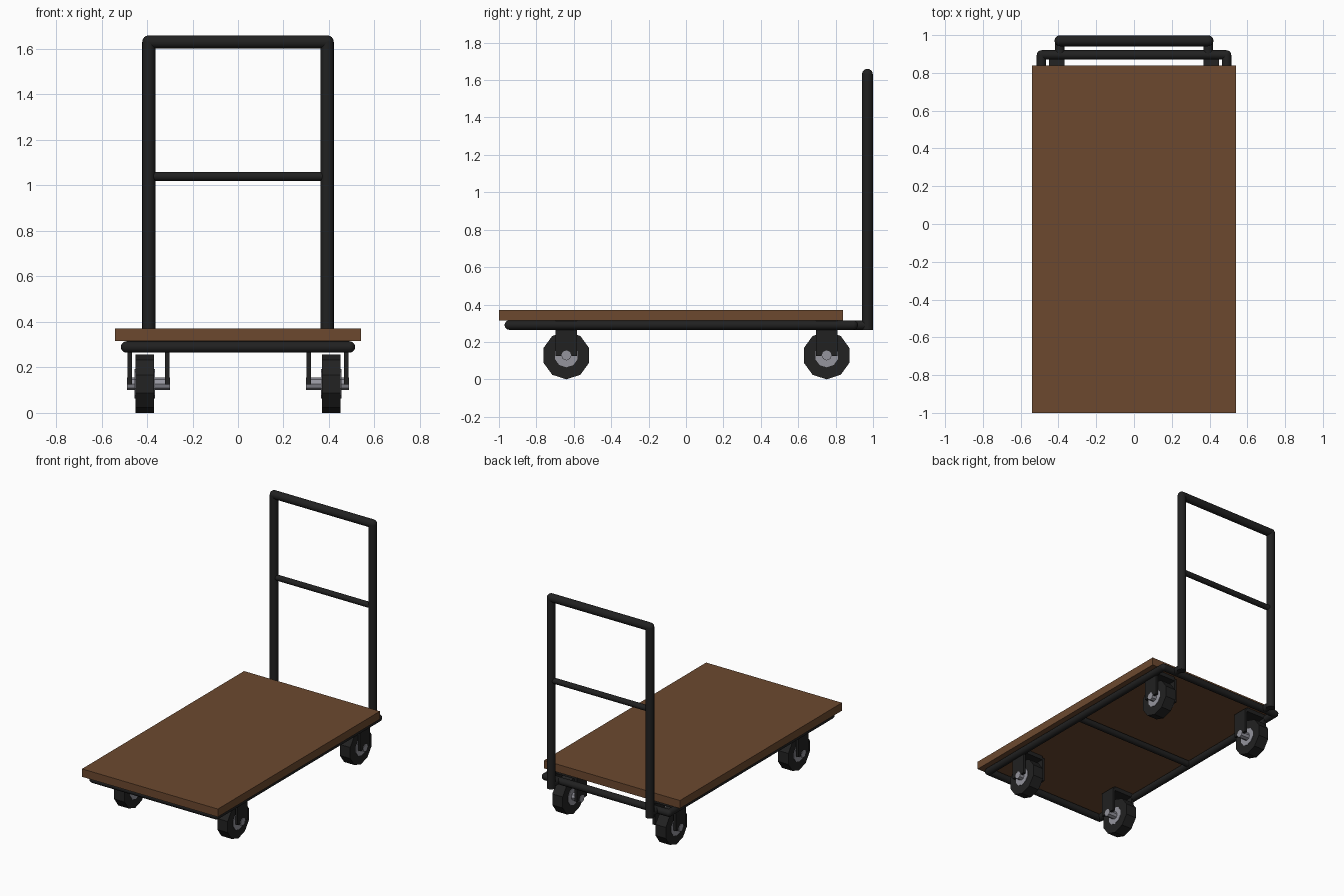
import bpy, bmesh, math
from mathutils import Vector, Matrix

cube = bpy.data.objects.get("Cube")
if cube:
    bpy.data.objects.remove(cube, do_unlink=True)


def material(name, colour):
    m = bpy.data.materials.new(name)
    m.use_nodes = True
    m.diffuse_color = (*colour, 1)
    m.node_tree.nodes["Principled BSDF"].inputs["Base Color"].default_value = (*colour, 1)
    return m


wood = material("brown wood", (0.15, 0.066, 0.028))
black = material("black steel", (0.015, 0.015, 0.015))
rubber = material("black rubber", (0.016, 0.016, 0.016))
steel = material("grey steel", (0.3, 0.3, 0.34))


def finish(name, bm, mat, smooth=False):
    mesh = bpy.data.meshes.new(name)
    for f in bm.faces:
        f.smooth = smooth
    for e in bm.edges:
        e.smooth = not (smooth and e.calc_face_angle(0) > math.radians(40))
    bm.to_mesh(mesh)
    bm.free()
    mesh.materials.append(mat)
    ob = bpy.data.objects.new(name, mesh)
    bpy.context.collection.objects.link(ob)
    return ob


def add_tube(bm, a, b, r, sides=16):
    a, b = Vector(a), Vector(b)
    rot = (b - a).to_track_quat('Z', 'Y').to_matrix().to_4x4()
    bmesh.ops.create_cone(bm, cap_ends=True, segments=sides, radius1=r, radius2=r,
                          depth=(b - a).length,
                          matrix=Matrix.Translation((a + b) / 2) @ rot)


def tube(name, a, b, r, mat=black, sides=16, smooth=True):
    bm = bmesh.new()
    add_tube(bm, a, b, r, sides)
    return finish(name, bm, mat, smooth)


def tube_path(name, points, r, closed=False):
    # Straight tubes joined by ball corners
    bm = bmesh.new()
    pts = [Vector(p) for p in points]
    for a, b in zip(pts, pts[1:] + (pts[:1] if closed else [])):
        add_tube(bm, a, b, r)
    for p in (pts if closed else pts[1:-1]):
        bmesh.ops.create_uvsphere(bm, u_segments=16, v_segments=8, radius=r,
                                  matrix=Matrix.Translation(p))
    return finish(name, bm, black, True)


def box(name, lo, hi, mat):
    lo, hi = Vector(lo), Vector(hi)
    bm = bmesh.new()
    bmesh.ops.create_cube(bm, size=1, matrix=Matrix.Translation((lo + hi) / 2)
                          @ Matrix.Diagonal((*(hi - lo), 1)))
    return finish(name, bm, mat)


# Platform and the tube frame below it
box("deck", (-0.54, -1, 0.315), (0.54, 0.84, 0.372), wood)
X, Z = 0.49, 0.29
tube_path("frame", [(-X, -0.945, Z), (X, -0.945, Z), (X, 0.895, Z), (-X, 0.895, Z)],
          0.025, closed=True)
tube("frame_crossbar", (-X, 0, Z), (X, 0, Z), 0.022)

# Push handle
H, Y = 0.392, 0.97
tube_path("handle", [(-H, Y, 0.265), (-H, Y, 1.631), (H, Y, 1.631), (H, Y, 0.265)], 0.029)
tube("handle_crossbar", (-H, Y, 1.04), (H, Y, 1.04), 0.02)

for side, sx in (("left", 1), ("right", -1)):
    tube("handle_bracket_" + side, (sx * H, 0.89, Z), (sx * H, Y, Z), 0.025)
    # Casters
    for end, y in (("front", -0.64), ("back", 0.752)):
        tag = end + "_" + side
        cx, cz = sx * 0.41, 0.128
        # The extra twist puts a corner of each wheel on the ground
        wheel = tube("wheel_" + tag, (-0.041, 0, 0), (0.041, 0, 0), 0.128, rubber, 10, False)
        low = min(wheel.data.vertices, key=lambda v: v.co.z).co
        wheel.rotation_euler.x = -math.pi / 2 - math.atan2(low.z, low.y)
        wheel.location = (cx, y, cz)
        tube("hub_" + tag, (cx - 0.044, y, cz), (cx + 0.044, y, cz), 0.064, steel, 10, False)
        tube("axle_" + tag, (sx * 0.3, y, cz), (sx * 0.488, y, cz), 0.027, steel, 8, False)
        for part, px in (("inner", 0.311), ("outer", 0.476)):
            x = sx * px
            box("fork_" + part + "_" + tag, (x - 0.009, y - 0.057, 0.125),
                (x + 0.009, y + 0.057, 0.3), black)
        box("fork_top_" + tag, (cx - 0.09, y - 0.057, 0.285), (cx + 0.09, y + 0.057, 0.314), black)
